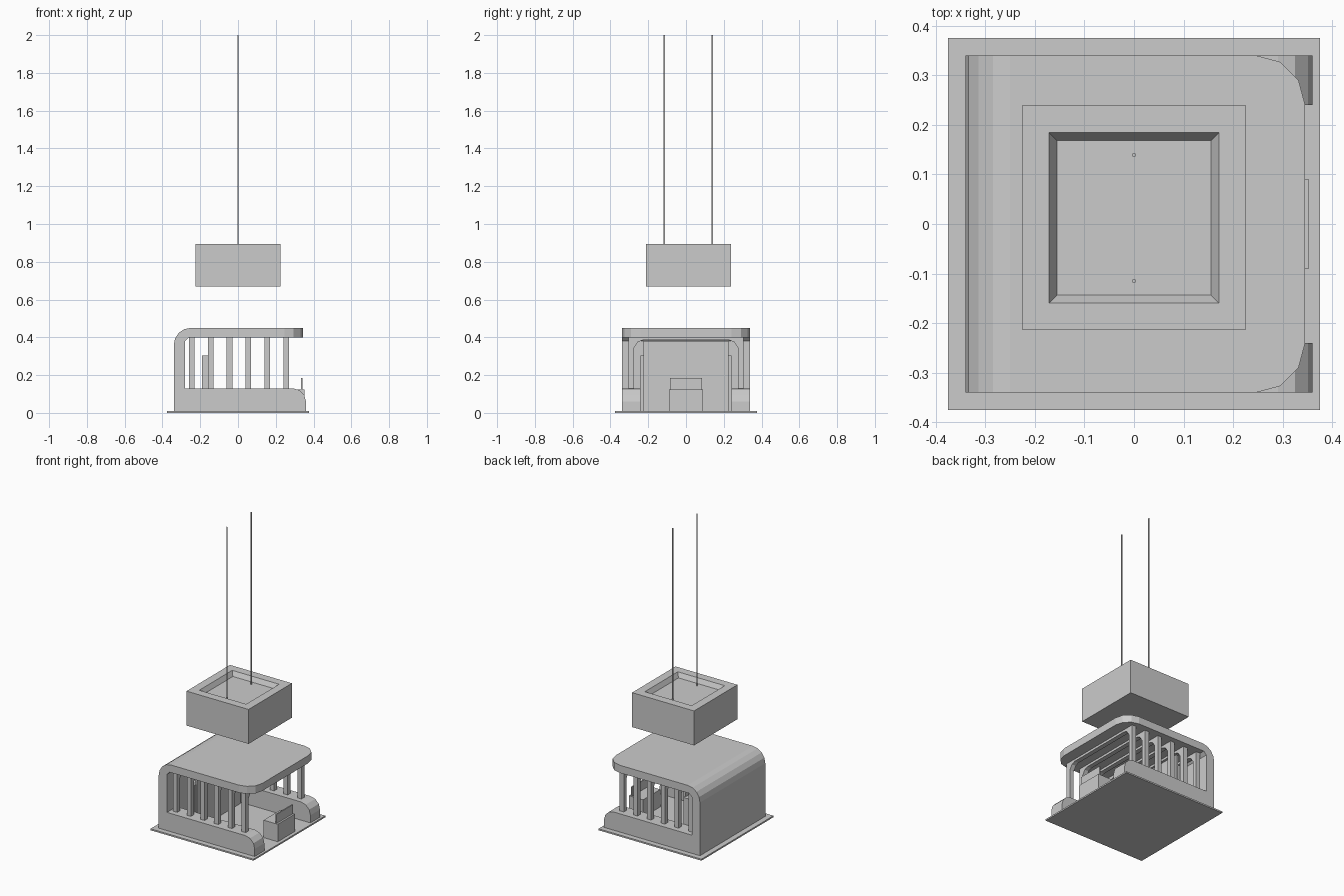
import bpy, bmesh, math

if "Cube" in bpy.data.objects:
    bpy.data.objects.remove(bpy.data.objects["Cube"])

def make(name, verts, faces):
    me = bpy.data.meshes.new(name)
    me.from_pydata(verts, [], faces)
    bm = bmesh.new()
    bm.from_mesh(me)
    bmesh.ops.recalc_face_normals(bm, faces=bm.faces)
    bm.to_mesh(me)
    bm.free()
    ob = bpy.data.objects.new(name, me)
    bpy.context.collection.objects.link(ob)
    return ob

def prism(name, pts, a, b, axis='y'):
    """Extrude a profile (XZ along y, XY along z, YZ along x) from a to b."""
    put = {'y': lambda p, d: (p[0], d, p[1]),
           'z': lambda p, d: (p[0], p[1], d),
           'x': lambda p, d: (d, p[0], p[1])}[axis]
    n = len(pts)
    verts = [put(p, a) for p in pts] + [put(p, b) for p in pts]
    faces = [tuple(range(n)), tuple(range(n, 2 * n))]
    faces += [(i, (i + 1) % n, n + (i + 1) % n, n + i) for i in range(n)]
    return make(name, verts, faces)

def box(name, x0, x1, y0, y1, z0, z1):
    return prism(name, [(x0, y0), (x1, y0), (x1, y1), (x0, y1)], z0, z1, 'z')

def arc(cx, cy, rx, ry, a0, a1, n):
    return [(cx + rx * math.cos(math.radians(a0 + (a1 - a0) * i / n)),
             cy + ry * math.sin(math.radians(a0 + (a1 - a0) * i / n))) for i in range(n + 1)]

# floor plate
box("floor_plate", -.375, .375, -.375, .375, 0, .01)

# back wall with rounded top edge flowing into the roof
prism("back_wall", [(-.34, .01), (-.28, .01), (-.28, .38), (-.26, .40), (-.25, .40)]
      + arc(-.25, .36, .09, .09, 90, 180, 4), -.34, .34)

# roof slab with rounded front corners
prism("roof", [(-.25, -.34)] + arc(.245, -.24, .1, .1, -90, 0, 3)
      + arc(.245, .24, .1, .1, 0, 90, 3) + [(-.25, .34)], .40, .45, 'z')

# low side walls with rounded front ends
for name, y0, y1 in (("side_wall_front", -.34, -.24), ("side_wall_rear", .24, .34)):
    prism(name, [(-.30, .01), (.36, .01)] + arc(.29, .06, .07, .07, 0, 90, 3)
          + [(-.30, .13)], y0, y1)

# arched ribs: posts on the low walls joined by a beam under the roof
half = [(.305, .12), (.305, .405), ]
inner = [(.23, .385), (.255, .375), (.275, .345), (.275, .12)]
rib = half + [(-y, z) for y, z in reversed(half)] + [(-y, z) for y, z in reversed(inner)] + inner
for i in range(6):
    x = -.26 + .1 * i
    prism("rib_%d" % (i + 1), rib, x, x + .03, 'x')

# inner screen with thicker lower block
box("screen_block", -.19, -.15, -.24, .24, .01, .305)
box("screen_panel", -.155, -.14, -.225, .225, .01, .38)

# front desk with upright panel
box("desk", .25, .353, -.09, .09, .01, .125)
box("desk_panel", .333, .341, -.085, .085, .01, .185)

# hanging box with a shallow tapered recess
def ring(x0, x1, y0, y1, z):
    return [(x0, y0, z), (x1, y0, z), (x1, y1, z), (x0, y1, z)]
v = (ring(-.226, .226, -.213, .239, .668) + ring(-.226, .226, -.213, .239, .895)
     + ring(-.171, .171, -.159, .184, .895) + ring(-.155, .155, -.143, .168, .865))
f = [(0, 1, 2, 3), (12, 13, 14, 15)]
for k in range(0, 12, 4):
    f += [(k + i, k + (i + 1) % 4, k + 4 + (i + 1) % 4, k + 4 + i) for i in range(4)]
make("hanging_box", v, f)

# suspension cables
for i, y in enumerate((-.115, .139)):
    box("cable_%d" % (i + 1), -.003, .003, y - .003, y + .003, .864, 2.0)
